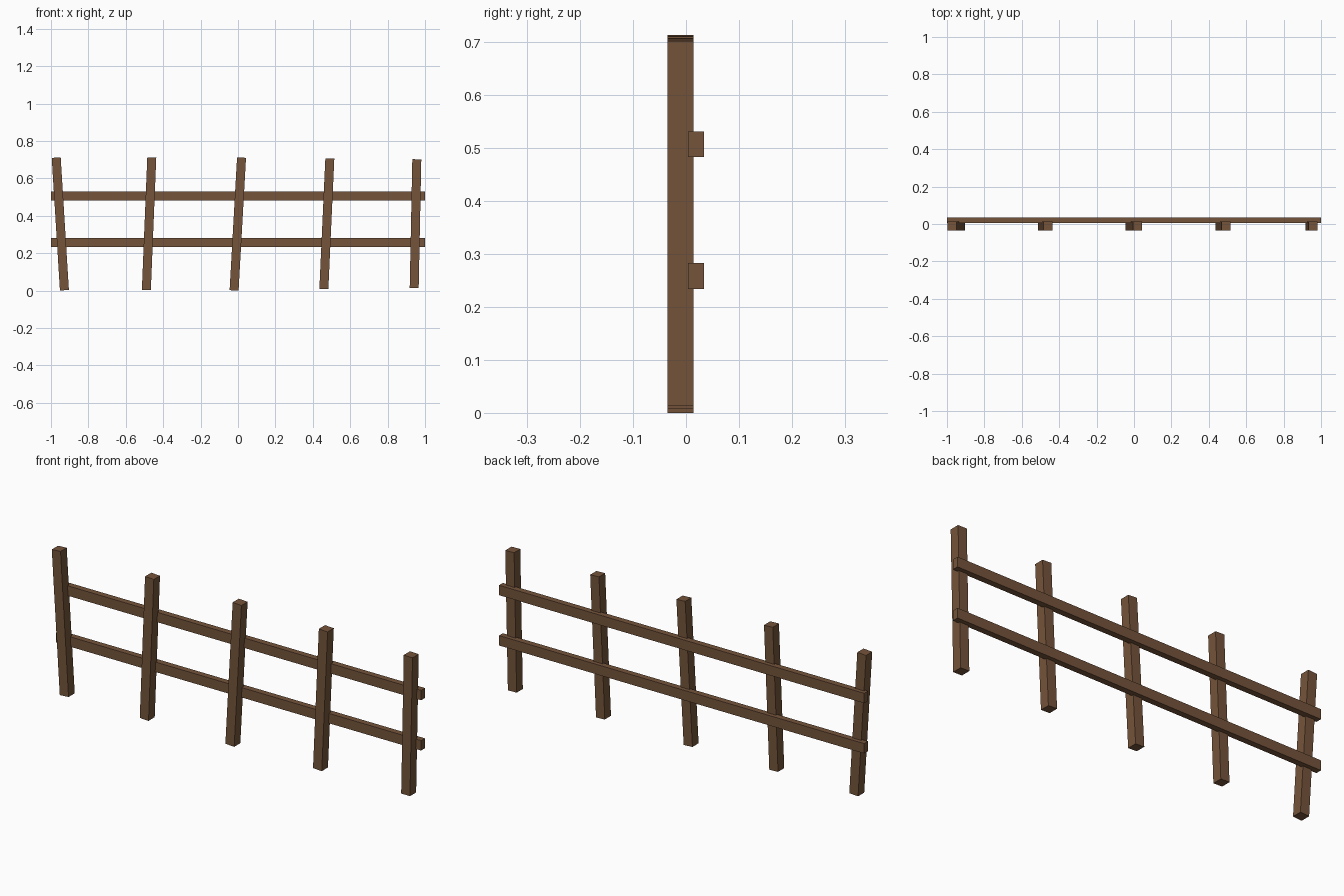
import bpy
import math

if "Cube" in bpy.data.objects:
    bpy.data.objects.remove(bpy.data.objects["Cube"])

wood = bpy.data.materials.new("brown wood")
wood.diffuse_color = (0.178, 0.089, 0.043, 1)
wood.use_nodes = True
wood.node_tree.nodes["Principled BSDF"].inputs["Base Color"].default_value = wood.diffuse_color


def beam(name, size, centre, lean=0.0):
    """Box beam, leaning sideways by an angle in radians."""
    bpy.ops.mesh.primitive_cube_add(size=1, location=centre)
    ob = bpy.context.object
    ob.name = name
    ob.scale = size
    ob.rotation_euler = (0, lean, 0)
    bpy.ops.object.transform_apply(location=False, rotation=True, scale=True)
    ob.data.materials.append(wood)


# Leaning posts: bottom x, top x, lowest z, highest z
posts = [
    (-0.928, -0.972, 0.001, 0.713),
    (-0.490, -0.461, 0.003, 0.713),
    (-0.021, 0.019, 0.000, 0.713),
    (0.459, 0.491, 0.008, 0.708),
    (0.942, 0.956, 0.013, 0.703),
]
W = 0.048
for i, (xb, xt, z0, z1) in enumerate(posts):
    lean = math.atan2(xt - xb, z1 - z0)
    length = (z1 - z0 - W * abs(math.sin(lean))) / math.cos(lean)
    beam(f"post_{i + 1}", (W, 0.0485, length),
         ((xb + xt) / 2, -0.0103, (z0 + z1) / 2), lean)

# Rails fixed behind the posts
for name, z in (("lower_rail", 0.258), ("upper_rail", 0.507)):
    beam(name, (2.0, 0.03, 0.049), (0, 0.0192, z))
